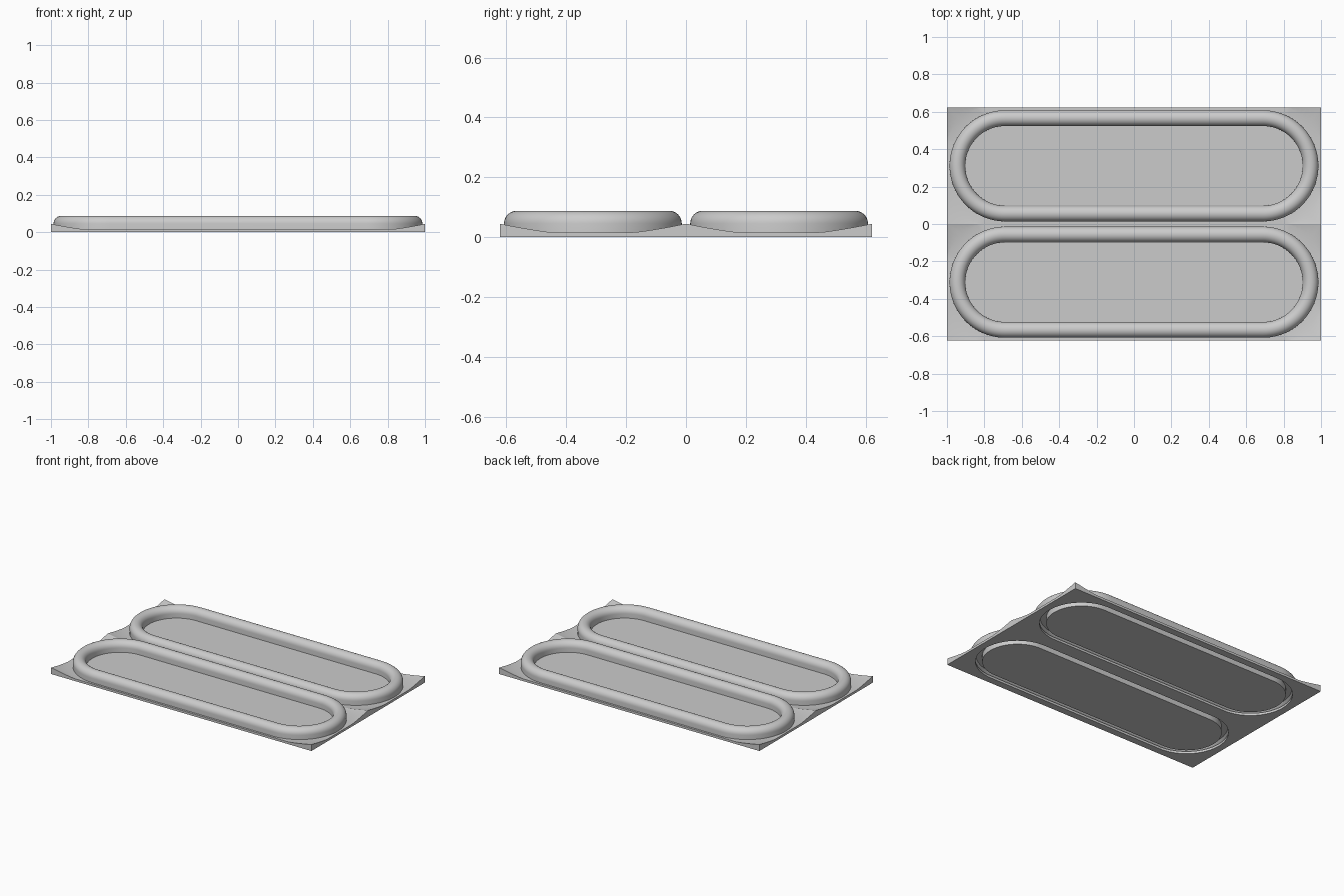
import bpy, bmesh
from math import pi, sin, cos, radians

if "Cube" in bpy.data.objects:
    bpy.data.objects.remove(bpy.data.objects["Cube"])

CX, CY, HALF = 0.689, 0.311, 0.311   # arc centre, tray-cell centre, cell half width
STEPS = 24                           # segments per quarter turn


def angles():
    """Angles around a stadium with the arc centre side (+1 / -1) for each."""
    out = []
    for q in range(4):
        side = 1 if q in (0, 3) else -1
        for i in range(STEPS + 1):
            if i == 0 and q in (0, 2):
                if q == 0:
                    continue         # shared with the end of quarter 3
            if i == 0 and q == 2:
                continue             # shared with the end of quarter 1
            out.append(((q + i / STEPS) * pi / 2, side))
    return out


def box_dist(a):
    """Distance from arc centre to the rectangular cell edge."""
    return HALF / max(abs(cos(a)), abs(sin(a)))


def sweep(name, profile, cy, closed=True, cap=False):
    """Sweep a radial profile (functions of angle -> r, z) round a stadium."""
    bm = bmesh.new()
    rows = []
    for a, side in angles():
        row = []
        for p in profile:
            r, z = p(a) if callable(p) else p
            row.append(bm.verts.new((side * CX + r * cos(a), cy + r * sin(a), z)))
        rows.append(row)
    n, m = len(rows), len(profile)
    for i in range(n):
        r0, r1 = rows[i], rows[(i + 1) % n]
        for j in range(m if closed else m - 1):
            k = (j + 1) % m
            bm.faces.new((r0[j], r1[j], r1[k], r0[k]))
    if cap:
        bm.faces.new([r[0] for r in rows])
        bm.faces.new([r[-1] for r in rows])
    bmesh.ops.recalc_face_normals(bm, faces=bm.faces)
    me = bpy.data.meshes.new(name)
    bm.to_mesh(me)
    bm.free()
    ob = bpy.data.objects.new(name, me)
    bpy.context.collection.objects.link(ob)
    bpy.ops.object.select_all(action='DESELECT')
    ob.select_set(True)
    bpy.context.view_layer.objects.active = ob
    bpy.ops.object.shade_smooth_by_angle(angle=radians(30))
    return ob


LOW, HIGH, RAMP = 0.016, 0.045, 0.34


def ramp_foot(a):
    return min(RAMP, box_dist(a) - 0.001), LOW


def rim_top(a):
    d = box_dist(a)
    t = max(0, (d - RAMP) / (HALF * 2 ** 0.5 - RAMP))
    return d, LOW + t * (HIGH - LOW)


def rim_bottom(a):
    return box_dist(a), 0.0


# rounded ring: half-round top, vertical walls, hollow groove beneath
MID, TUBE, TZ = 0.255, 0.042, 0.046
ring = [(MID + TUBE * cos(pi * i / 16), TZ + TUBE * sin(pi * i / 16)) for i in range(17)]
ring += [(0.213, 0.0), (0.220, 0.0), (0.220, 0.042), (0.258, 0.042), (0.290, 0.012), (0.297, 0.012)]

for label, s in (("front", -1), ("back", 1)):
    # tray half with corners that ramp upward
    sweep(label + "_tray", [(0.262, 0.0), (0.262, LOW), ramp_foot, rim_top, rim_bottom], s * CY)
    # raised ring
    sweep(label + "_ring", ring, s * CY)
    # flat inner panel
    sweep(label + "_panel", [(0.216, 0.0), (0.216, LOW)], s * CY, closed=False, cap=True)
    # narrow ridge between the halves is formed by the meeting tray corners
